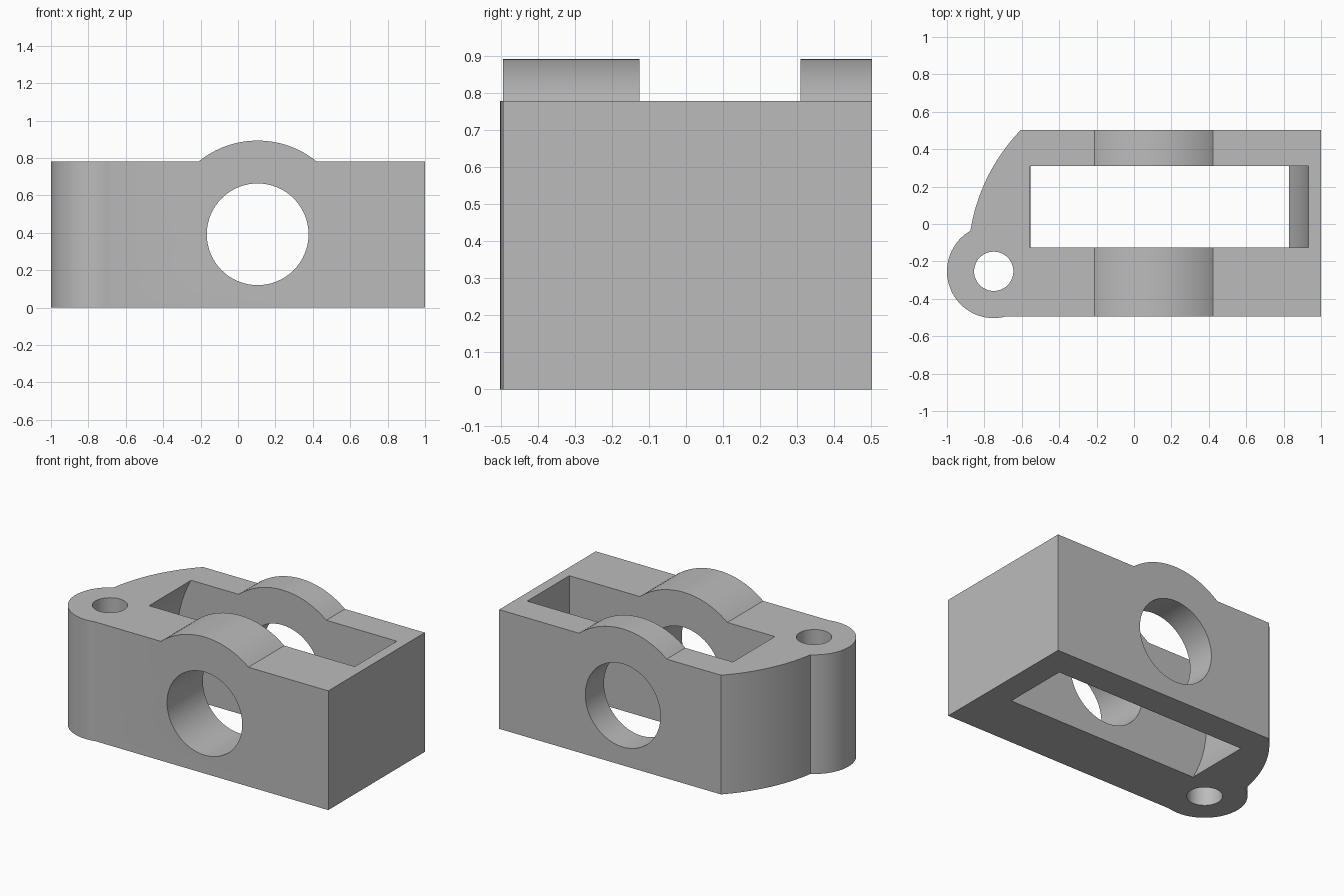
import bpy, bmesh, math
from mathutils import Vector

if "Cube" in bpy.data.objects:
    bpy.data.objects.remove(bpy.data.objects["Cube"])

grey = bpy.data.materials.new("plain grey")
grey.diffuse_color = (0.5, 0.5, 0.5, 1)
grey.use_nodes = True
grey.node_tree.nodes["Principled BSDF"].inputs["Base Color"].default_value = grey.diffuse_color


def arc(cx, cy, r, a0, a1, n):
    """Points on a circle from angle a0 to a1, in degrees."""
    return [(cx + r * math.cos(math.radians(a0 + (a1 - a0) * i / n)),
             cy + r * math.sin(math.radians(a0 + (a1 - a0) * i / n))) for i in range(n + 1)]


def angle(cx, cy, x, y):
    return math.degrees(math.atan2(y - cy, x - cx)) % 360


def prism(name, points, axis, lo, hi):
    """Extrude a profile along z (xy points) or along y (xz points)."""
    place = (lambda a, b, t: (a, b, t)) if axis == 'Z' else (lambda a, b, t: (a, t, b))
    bm = bmesh.new()
    face = bm.faces.new([bm.verts.new(place(a, b, lo)) for a, b in points])
    out = bmesh.ops.extrude_face_region(bm, geom=[face])
    shift = Vector(place(0, 0, hi - lo))
    bmesh.ops.translate(bm, vec=shift, verts=[g for g in out["geom"] if isinstance(g, bmesh.types.BMVert)])
    bmesh.ops.recalc_face_normals(bm, faces=bm.faces)
    mesh = bpy.data.meshes.new(name)
    bm.to_mesh(mesh)
    bm.free()
    mesh.materials.append(grey)
    obj = bpy.data.objects.new(name, mesh)
    bpy.context.collection.objects.link(obj)
    return obj


def combine(target, tool, operation):
    """Apply a boolean and remove the helper."""
    mod = target.modifiers.new(operation, 'BOOLEAN')
    mod.operation, mod.object, mod.solver = operation, tool, 'EXACT'
    bpy.context.view_layer.objects.active = target
    bpy.ops.object.modifier_apply(modifier=mod.name)
    bpy.data.objects.remove(tool, do_unlink=True)


HEIGHT, MID_Z, BORE_X = 0.78, 0.392, 0.105
BACK, FRONT = 0.503, -0.495
EAR_X, EAR_Y, EAR_R = -0.75, -0.253, 0.25

# Plan outline: square right end, bowed left corner, round ear
ear_top = angle(EAR_X, EAR_Y, -0.875, -0.0365)
ear_end = 270 + math.degrees(math.acos((EAR_Y - FRONT) / EAR_R))
bow_x, bow_y, bow_r = 0.113, -0.193, 1.0
outline = [(1, FRONT), (1, BACK)]
outline += arc(bow_x, bow_y, bow_r, angle(bow_x, bow_y, -0.605, BACK),
               angle(bow_x, bow_y, -0.875, -0.0365), 24)[:-1]
outline += arc(EAR_X, EAR_Y, EAR_R, ear_top, ear_end, 48)
body = prism("pivot_block", outline, 'Z', -0.2, 1.2)

# Front silhouette: flat top with a rounded boss over the bore
boss_r = 0.501
rise = math.degrees(math.asin((HEIGHT - MID_Z) / boss_r))
silhouette = [(-1.2, 0), (1.2, 0), (1.2, HEIGHT)]
silhouette += arc(BORE_X, MID_Z, boss_r, rise, 180 - rise, 32) + [(-1.2, HEIGHT)]
combine(body, prism("silhouette", silhouette, 'Y', -1, 1), 'INTERSECT')

# Slot: round-ended pocket, opened straight up on the right side
slot_x, slot_r = 0.1375, 0.795
slot = arc(slot_x, MID_Z, slot_r, 90, 360, 96) + [(slot_x + slot_r, 1.4), (slot_x, 1.4)]
combine(body, prism("slot_cutter", slot, 'Y', -0.125, 0.31), 'DIFFERENCE')

# Cross bore and ear hole
bore = arc(BORE_X, MID_Z, 0.272, 0, 360, 64)[:-1]
combine(body, prism("bore_cutter", bore, 'Y', -1, 1), 'DIFFERENCE')
hole = arc(EAR_X, EAR_Y, 0.105, 0, 360, 48)[:-1]
combine(body, prism("ear_hole_cutter", hole, 'Z', -0.5, 1.5), 'DIFFERENCE')

# Smooth the curved walls, keep the edges sharp
body.select_set(True)
bpy.context.view_layer.objects.active = body
bpy.ops.object.shade_smooth_by_angle(angle=math.radians(20))
